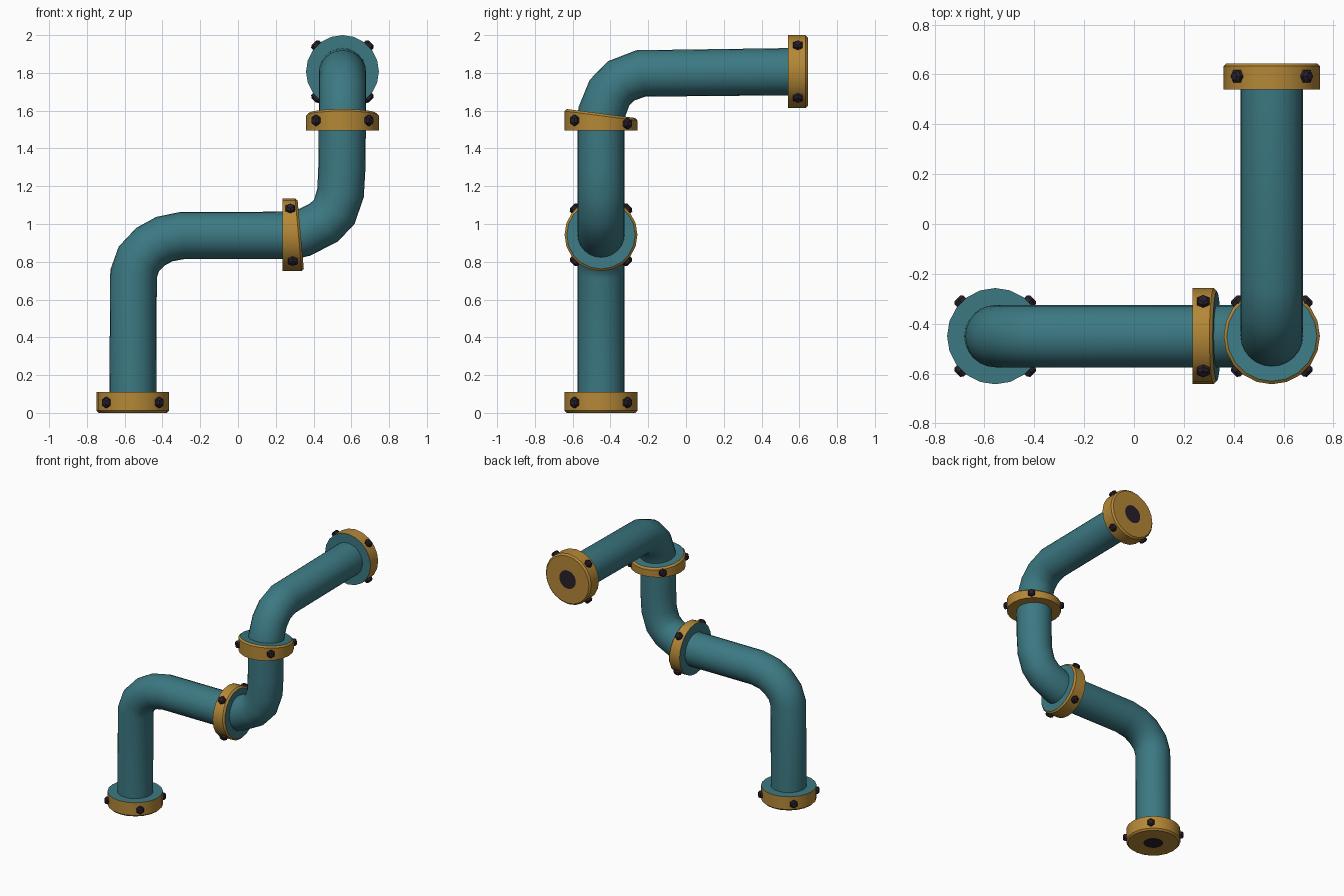
import bpy, bmesh, math
from mathutils import Vector, Matrix

if "Cube" in bpy.data.objects:
    bpy.data.objects.remove(bpy.data.objects["Cube"])


def material(name, rgb):
    m = bpy.data.materials.new(name)
    m.diffuse_color = (*rgb, 1)
    m.use_nodes = True
    m.node_tree.nodes["Principled BSDF"].inputs["Base Color"].default_value = m.diffuse_color
    return m


TEAL = material("teal paint", (0.045, 0.19, 0.225))
GOLD = material("brass", (0.46, 0.245, 0.038))
DARK = material("dark iron", (0.022, 0.014, 0.024))


def finish(name, bm, mats, angle=35):
    bmesh.ops.recalc_face_normals(bm, faces=bm.faces)
    me = bpy.data.meshes.new(name)
    bm.to_mesh(me)
    bm.free()
    for m in mats:
        me.materials.append(m)
    ob = bpy.data.objects.new(name, me)
    bpy.context.collection.objects.link(ob)
    bpy.ops.object.select_all(action='DESELECT')
    ob.select_set(True)
    bpy.context.view_layer.objects.active = ob
    bpy.ops.object.shade_smooth_by_angle(angle=math.radians(angle))
    return ob


def bridge(bm, a, b, mat=0):
    n = len(a)
    for i in range(n):
        bm.faces.new((a[i], a[(i + 1) % n], b[(i + 1) % n], b[i])).material_index = mat


def pipe(name, points, radius=0.125, sides=24):
    """Sweep a circle along a path, with mitred joints."""
    pts = [Vector(p) for p in points]
    dirs = [(b - a).normalized() for a, b in zip(pts, pts[1:])]
    tangents = [dirs[0]] + [(a + b).normalized() for a, b in zip(dirs, dirs[1:])] + [dirs[-1]]
    # the bend lies in one plane: its normal is a fixed side axis
    side = dirs[0].cross(dirs[-1]).normalized()
    bm = bmesh.new()
    rings = []
    for p, t in zip(pts, tangents):
        up = side.cross(t).normalized()
        rings.append([bm.verts.new(p + radius * (math.cos(a) * side + math.sin(a) * up))
                      for a in (math.tau * i / sides for i in range(sides))])
    for a, b in zip(rings, rings[1:]):
        bridge(bm, a, b)
    bm.faces.new(rings[0])
    bm.faces.new(rings[-1])
    finish(name, bm, [TEAL])


def flange(name, origin, axis, u, length, slope=0.0, caps=(1, 0), bevel_start=True,
           hole=False, radius=0.193, sides=20):
    """Collar along axis; its far face tilts along u by slope. caps: material per face."""
    o, axis, u = Vector(origin), Vector(axis), Vector(u)
    v = axis.cross(u)
    bm = bmesh.new()

    def ring(r, t, s):
        out = []
        for i in range(sides):
            a = math.tau * i / sides
            p = r * (math.cos(a) * u + math.sin(a) * v)
            out.append(bm.verts.new(o + p + axis * (t + s * p.dot(u))))
        return out

    b = 0.012
    if bevel_start:
        rings = [ring(radius - b, 0, 0), ring(radius, b, 0), ring(radius, length, slope)]
    else:
        rings = [ring(radius, 0, 0), ring(radius, length - b, slope),
                 ring(radius - b, length, slope)]
    for x, y in zip(rings, rings[1:]):
        bridge(bm, x, y, 1)
    bm.faces.new(rings[-1]).material_index = caps[1]
    if hole:
        inner = ring(0.07, 0, 0)
        bridge(bm, rings[0], inner, caps[0])
        bm.faces.new(inner).material_index = 2
    else:
        bm.faces.new(rings[0]).material_index = caps[0]
    finish(name, bm, [TEAL, GOLD, DARK])

    # four bolts around the rim, on the diagonals
    bm = bmesh.new()
    for k in range(4):
        a = math.pi / 4 + k * math.pi / 2
        d = math.cos(a) * u + math.sin(a) * v
        mid = o + axis * (length / 2 + slope / 2 * radius * d.dot(u))
        rot = d.to_track_quat('Z', 'Y').to_matrix().to_4x4()
        for r1, r2, depth, dist in ((0.029, 0.029, 0.02, 0.195), (0.029, 0.018, 0.01, 0.21)):
            bmesh.ops.create_cone(bm, cap_ends=True, segments=6, radius1=r1, radius2=r2,
                                  depth=depth, matrix=Matrix.Translation(mid + d * dist) @ rot)
    finish(name + "_bolts", bm, [DARK], 20)


X, Y = 0.553, -0.45

# three bent pipe lengths
pipe("lower_pipe", [(-0.557, Y, 0.03), (-0.553, Y, 0.735), (-0.525, Y, 0.815), (-0.463, Y, 0.88),
                    (-0.39, Y, 0.92), (-0.29, Y, 0.94), (0.27, Y, 0.94)])
pipe("middle_pipe", [(0.27, Y, 0.935), (0.34, Y, 0.95), (0.455, Y, 1.008), (0.51, Y, 1.065),
                     (0.543, Y, 1.165), (0.55, Y, 1.3), (0.552, Y, 1.53)])
pipe("upper_pipe", [(X, -0.455, 1.53), (X, -0.447, 1.59), (X, -0.405, 1.695), (X, -0.345, 1.757),
                    (X, -0.24, 1.797), (X, 0.6, 1.807)])

# collars at both ends and at the two joints
flange("base_flange", (-0.557, Y, 0), (0, 0, 1), (1, 0, 0), 0.11, hole=True)
flange("end_flange", (X, 0.645, 1.807), (0, -1, 0), (1, 0, 0), 0.105, hole=True)
flange("lower_joint_flange", (0.235, Y, 0.943), (1, 0, 0), (0, 0, 1), 0.097, -0.09,
       caps=(0, 0), bevel_start=False)
flange("upper_joint_flange", (X, Y, 1.495), (0, 0, 1), (0, 1, 0), 0.09, -0.13,
       caps=(1, 0), bevel_start=False)
